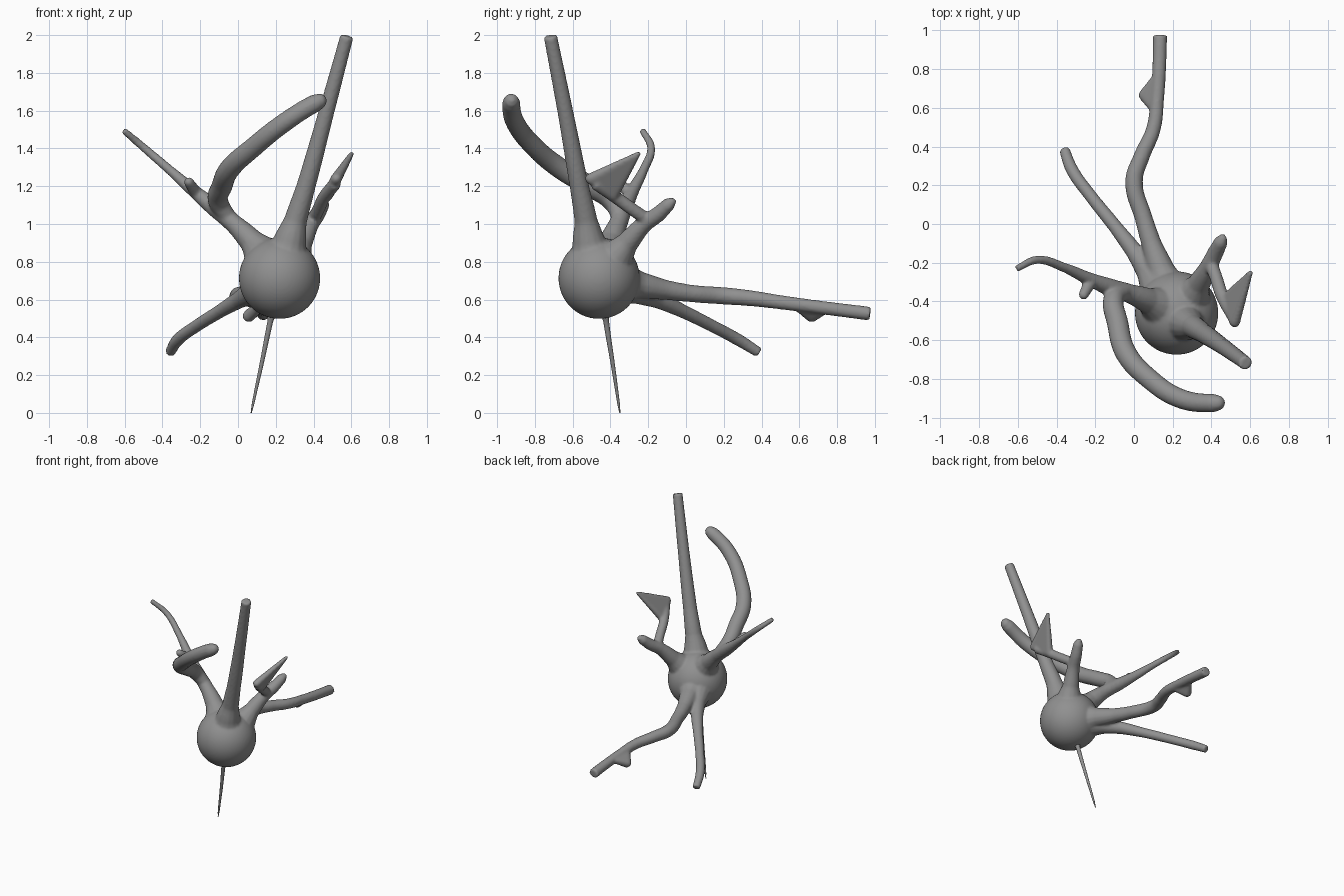
import bpy, bmesh
from mathutils import Vector

if "Cube" in bpy.data.objects:
    bpy.data.objects.remove(bpy.data.objects["Cube"])

parts = []

grey = bpy.data.materials.new('dark_grey')
grey.diffuse_color = (0.28, 0.28, 0.28, 1)
grey.use_nodes = True
grey.node_tree.nodes["Principled BSDF"].inputs["Base Color"].default_value = grey.diffuse_color


def limb(name, pts):
    """Tapered tube through points of (x, y, z, radius)."""
    cu = bpy.data.curves.new(name, 'CURVE')
    cu.dimensions = '3D'
    cu.bevel_depth = 1.0
    cu.bevel_resolution = 5
    cu.resolution_u = 10
    cu.use_fill_caps = True
    sp = cu.splines.new('BEZIER')
    sp.bezier_points.add(len(pts) - 1)
    for bp, (x, y, z, r) in zip(sp.bezier_points, pts):
        bp.co = (x, y, z)
        bp.radius = r
        bp.handle_left_type = bp.handle_right_type = 'AUTO'
    ob = bpy.data.objects.new(name, cu)
    bpy.context.collection.objects.link(ob)
    bpy.ops.object.select_all(action='DESELECT')
    ob.select_set(True)
    bpy.context.view_layer.objects.active = ob
    bpy.ops.object.convert(target='MESH')
    ob = bpy.context.object
    ob.name = name
    bm = bmesh.new()
    bm.from_mesh(ob.data)
    bmesh.ops.remove_doubles(bm, verts=bm.verts, dist=1e-5)
    bmesh.ops.recalc_face_normals(bm, faces=bm.faces)
    bm.to_mesh(ob.data)
    bm.free()
    return ob


def blob(name, balls):
    """Convex hull around a few balls of (x, y, z, radius)."""
    tmp = bmesh.new()
    for x, y, z, r in balls:
        g = bmesh.ops.create_icosphere(tmp, subdivisions=2, radius=r)
        bmesh.ops.translate(tmp, verts=g['verts'], vec=Vector((x, y, z)))
    bm = bmesh.new()
    for v in tmp.verts:
        bm.verts.new(v.co)
    tmp.free()
    bmesh.ops.convex_hull(bm, input=bm.verts[:])
    bmesh.ops.delete(bm, geom=[v for v in bm.verts if not v.link_faces], context='VERTS')
    bmesh.ops.recalc_face_normals(bm, faces=bm.faces)
    me = bpy.data.meshes.new(name)
    bm.to_mesh(me)
    bm.free()
    ob = bpy.data.objects.new(name, me)
    bpy.context.collection.objects.link(ob)
    return ob


# round body
bpy.ops.mesh.primitive_uv_sphere_add(segments=64, ring_count=32, radius=0.215,
                                     location=(0.22, -0.46, 0.713))
body = bpy.context.object
body.name = 'cell_body'

# tall straight limb
parts.append(limb('tall_limb', [
    (0.25, -0.49, 0.80, 0.14), (0.275, -0.515, 0.91, 0.088), (0.305, -0.53, 1.02, 0.061),
    (0.36, -0.565, 1.20, 0.051), (0.47, -0.64, 1.60, 0.042), (0.577, -0.718, 1.995, 0.036)]))

# left limb, ending in a thin twig
parts.append(limb('left_limb', [
    (0.16, -0.44, 0.80, 0.13), (0.07, -0.395, 0.91, 0.066), (-0.02, -0.36, 1.00, 0.050),
    (-0.13, -0.325, 1.09, 0.046), (-0.24, -0.28, 1.18, 0.034), (-0.36, -0.225, 1.285, 0.025),
    (-0.50, -0.185, 1.405, 0.022), (-0.605, -0.23, 1.495, 0.018)]))
parts.append(blob('left_knob', [
    (-0.22, -0.29, 1.16, 0.035), (-0.26, -0.365, 1.222, 0.027)]))

# thick curved limb
parts.append(limb('curved_limb', [
    (-0.05, -0.345, 1.03, 0.045), (-0.105, -0.39, 1.12, 0.054), (-0.085, -0.51, 1.20, 0.056),
    (-0.045, -0.66, 1.29, 0.056), (0.08, -0.80, 1.405, 0.053), (0.25, -0.905, 1.54, 0.051),
    (0.41, -0.925, 1.64, 0.048), (0.45, -0.922, 1.657, 0.036), (0.468, -0.92, 1.662, 0.014)]))

# right limb with fork and flat wedge
parts.append(limb('right_limb', [
    (0.29, -0.39, 0.80, 0.11), (0.335, -0.31, 0.90, 0.060), (0.385, -0.22, 1.00, 0.045),
    (0.42, -0.15, 1.05, 0.042), (0.45, -0.09, 1.105, 0.036), (0.463, -0.06, 1.128, 0.016)]))
parts.append(limb('right_fork', [
    (0.395, -0.20, 1.02, 0.035), (0.425, -0.28, 1.075, 0.034), (0.455, -0.37, 1.14, 0.034),
    (0.515, -0.48, 1.215, 0.034)]))
parts.append(blob('right_wedge', [
    (0.52, -0.505, 1.24, 0.030), (0.602, -0.25, 1.373, 0.013), (0.475, -0.385, 1.150, 0.028)]))

# long rear limb and its knob
parts.append(limb('rear_limb', [
    (0.19, -0.38, 0.70, 0.13), (0.14, -0.24, 0.675, 0.072), (0.09, -0.10, 0.65, 0.052),
    (0.05, 0.03, 0.632, 0.046), (0.0, 0.22, 0.618, 0.046), (0.04, 0.35, 0.606, 0.042),
    (0.10, 0.49, 0.587, 0.038), (0.12, 0.65, 0.566, 0.036), (0.13, 0.80, 0.547, 0.036),
    (0.135, 0.975, 0.525, 0.037)]))
parts.append(blob('rear_knob', [
    (0.11, 0.60, 0.565, 0.032), (0.105, 0.74, 0.55, 0.025), (0.057, 0.665, 0.513, 0.034)]))

# rear left limb
parts.append(limb('rear_left_limb', [
    (0.15, -0.37, 0.69, 0.12), (0.07, -0.24, 0.635, 0.062), (0.0, -0.14, 0.595, 0.045),
    (-0.10, -0.01, 0.535, 0.036), (-0.22, 0.14, 0.46, 0.033), (-0.32, 0.28, 0.385, 0.033),
    (-0.36, 0.385, 0.32, 0.028)]))

# fuse limbs and body into one smooth skin
bpy.ops.object.select_all(action='DESELECT')
for ob in parts:
    ob.select_set(True)
body.select_set(True)
bpy.context.view_layer.objects.active = body
bpy.ops.object.join()
bpy.ops.object.transform_apply(location=True, rotation=True, scale=True)
rm = body.modifiers.new('Fuse', 'REMESH')
rm.mode = 'VOXEL'
rm.voxel_size = 0.009
rm.use_smooth_shade = True
sm = body.modifiers.new('Smooth', 'SMOOTH')
sm.factor = 0.5
sm.iterations = 5

# thin needle below the body
needle = limb('bottom_needle', [
    (0.185, -0.43, 0.55, 0.026), (0.17, -0.422, 0.48, 0.015), (0.125, -0.388, 0.26, 0.011),
    (0.08, -0.357, 0.05, 0.007), (0.07, -0.35, 0.0, 0.003)])
for p in needle.data.polygons:
    p.use_smooth = True

for ob in (body, needle):
    ob.data.materials.clear()
    ob.data.materials.append(grey)
